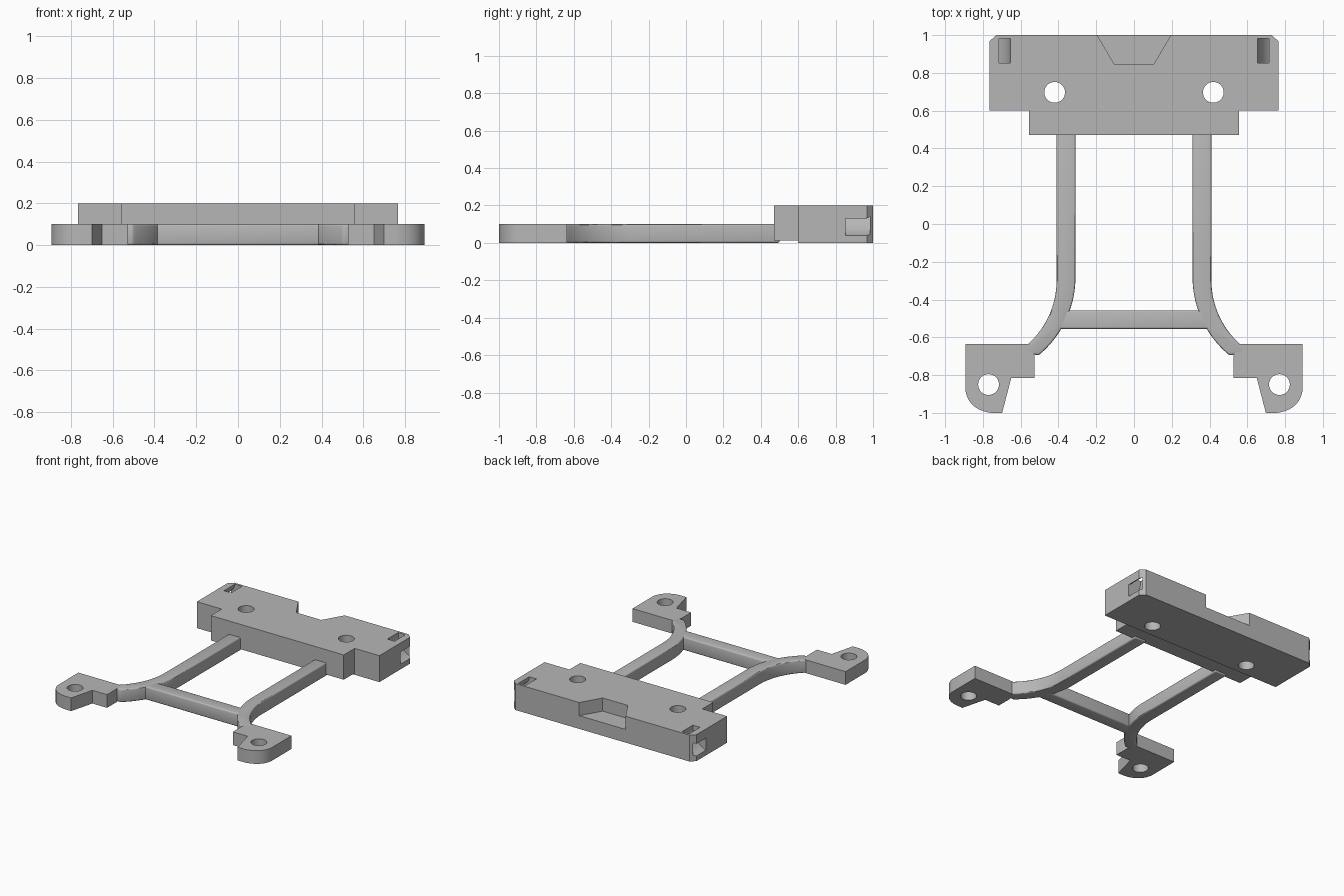
import bpy, bmesh, math
from mathutils import Vector

if "Cube" in bpy.data.objects:
    bpy.data.objects.remove(bpy.data.objects["Cube"])

grey = bpy.data.materials.new("plain_grey")
grey.diffuse_color = (0.47, 0.47, 0.47, 1)
grey.use_nodes = True
grey.node_tree.nodes["Principled BSDF"].inputs["Base Color"].default_value = grey.diffuse_color


def activate(ob):
    bpy.ops.object.select_all(action='DESELECT')
    ob.select_set(True)
    bpy.context.view_layer.objects.active = ob


def prism(name, pts, lo, hi, axis='Z'):
    """Extrude a 2D outline along Z (points are x, y) or Y (points are x, z)."""
    bm = bmesh.new()
    place = (lambda a, b, c: (a, b, c)) if axis == 'Z' else (lambda a, b, c: (a, c, b))
    face = bm.faces.new([bm.verts.new(place(a, b, lo)) for a, b in pts])
    ext = bmesh.ops.extrude_face_region(bm, geom=[face])
    verts = [g for g in ext['geom'] if isinstance(g, bmesh.types.BMVert)]
    bmesh.ops.translate(bm, verts=verts, vec=Vector(place(0, 0, hi - lo)))
    bmesh.ops.recalc_face_normals(bm, faces=bm.faces)
    me = bpy.data.meshes.new(name)
    bm.to_mesh(me)
    bm.free()
    me.materials.append(grey)
    ob = bpy.data.objects.new(name, me)
    bpy.context.collection.objects.link(ob)
    return ob


def combine(ob, other, op='DIFFERENCE'):
    activate(ob)
    mod = ob.modifiers.new("bool", 'BOOLEAN')
    mod.operation, mod.solver, mod.object = op, 'EXACT', other
    bpy.ops.object.modifier_apply(modifier=mod.name)
    bpy.data.objects.remove(other, do_unlink=True)


def drill(ob, x, y, r=0.055):
    ring = [(x + r * math.cos(i * math.tau / 40), y + r * math.sin(i * math.tau / 40))
            for i in range(40)]
    combine(ob, prism("cutter", ring, -0.1, 0.3))


def soften(ob, width=0.0):
    activate(ob)
    if width:
        mod = ob.modifiers.new("bevel", 'BEVEL')
        mod.width, mod.segments, mod.limit_method = width, 3, 'ANGLE'
        bpy.ops.object.modifier_apply(modifier=mod.name)
    bpy.ops.object.shade_smooth_by_angle(angle=math.radians(30))


def flip(pts, s):
    return [(s * x, y) for x, y in pts]


# Rear block with chamfered corners and a narrower front step
block = prism("rear_block", [(-0.765, 0.6), (0.765, 0.6), (0.765, 0.967), (0.73, 1),
                             (-0.73, 1), (-0.765, 0.967)], 0, 0.2)
combine(block, prism("step", [(-0.557, 0.47), (0.557, 0.47), (0.557, 0.65), (-0.557, 0.65)],
                     0.012, 0.2), 'UNION')

# Tapered notch in the back edge
combine(block, prism("cutter", [(-0.105, 0.847), (0.105, 0.847), (0.224, 1.05),
                                (-0.224, 1.05)], 0.1, 0.3))

# Curved strap slots from the top to the sides, and screw holes
angles = [math.radians(180 + 90 * i / 16) for i in range(17)]
outer = [(0.81 + 0.155 * math.cos(a), 0.2 + 0.168 * math.sin(a)) for a in angles]
inner = [(0.81 + 0.095 * math.cos(a), 0.2 + 0.078 * math.sin(a)) for a in angles]
slot = [(0.655, 0.25)] + outer + inner[::-1] + [(0.715, 0.25)]
for s in (1, -1):
    combine(block, prism("cutter", flip(slot, s), 0.853, 0.983, 'Y'))
    drill(block, s * 0.42, 0.697)
soften(block)

# Side rails that sweep outwards into the feet
N = 16
rail = [(0.41, 0.5)]
for i in range(N + 1):
    a = math.radians(48) * i / N
    rail.append((0.858 - 0.448 * math.cos(a), -0.3 - 0.448 * math.sin(a)))
rail.append((0.6, -0.68))
for i in range(N, -1, -1):
    a = math.radians(48.2) * i / N
    r = 0.548 - 0.018 * i / N
    rail.append((0.858 - r * math.cos(a), -0.3 - r * math.sin(a)))
rail.append((0.31, 0.5))

# Foot pads: rounded outer corner, tapered tab
p0, p1, p2 = Vector((0.755, -1)), Vector((0.875, -0.985)), Vector((0.893, -0.88))
foot = [(0.893, -0.635), (0.553, -0.635), (0.527, -0.695), (0.527, -0.815),
        (0.65, -0.815), (0.698, -1)]
for i in range(13):
    t = i / 12
    p = p0 * (1 - t) ** 2 + p1 * 2 * t * (1 - t) + p2 * t * t
    foot.append((p.x, p.y))

for s, side in ((1, "right"), (-1, "left")):
    soften(prism(side + "_rail", flip(rail, s), 0, 0.1), 0.01)
    pad = prism(side + "_foot", flip(foot, s), 0, 0.1)
    drill(pad, s * 0.77, -0.85)
    soften(pad)

# Cross bar between the rails
bar = prism("cross_bar", [(-0.4, -0.555), (0.4, -0.555), (0.36, -0.457), (-0.36, -0.457)], 0, 0.1)
soften(bar, 0.01)
